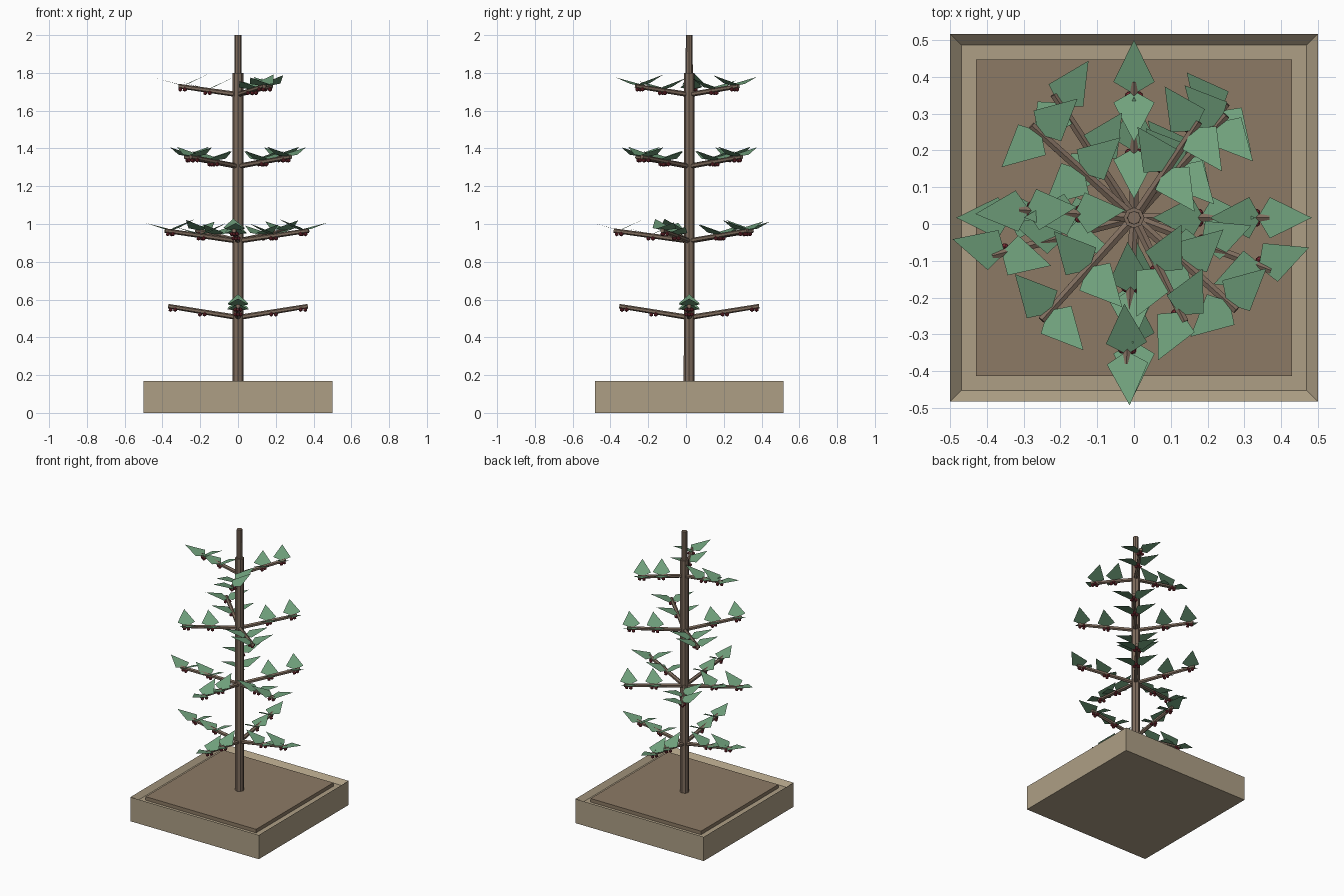
import bpy, bmesh, math
from mathutils import Vector, Matrix

if "Cube" in bpy.data.objects:
    bpy.data.objects.remove(bpy.data.objects["Cube"])

CY = 0.017  # trunk and planter sit slightly behind the origin


def material(name, colour):
    m = bpy.data.materials.new(name)
    m.use_nodes = True
    m.diffuse_color = (*colour, 1)
    m.node_tree.nodes["Principled BSDF"].inputs["Base Color"].default_value = (*colour, 1)
    return m


TAN = material("planter tan", (0.42, 0.345, 0.235))
SOIL = material("soil brown", (0.265, 0.195, 0.13))
BARK = material("bark brown", (0.21, 0.15, 0.11))
GREEN = material("leaf green", (0.165, 0.36, 0.205))
RED = material("berry red", (0.2, 0.025, 0.035))


def finish(name, bm, mat):
    me = bpy.data.meshes.new(name)
    bm.to_mesh(me)
    bm.free()
    me.materials.append(mat)
    ob = bpy.data.objects.new(name, me)
    bpy.context.collection.objects.link(ob)
    return ob


def box(bm, size, z0, z1):
    mat = Matrix.Translation((0, CY, (z0 + z1) / 2)) @ Matrix.Diagonal((size, size, z1 - z0, 1))
    bmesh.ops.create_cube(bm, size=1, matrix=mat)


def rod(bm, a, b, r1, r2, sides):
    a, b = Vector(a), Vector(b)
    turn = (b - a).to_track_quat('Z', 'Y').to_matrix().to_4x4()
    bmesh.ops.create_cone(bm, cap_ends=True, segments=sides, radius1=r1, radius2=r2,
                          depth=(b - a).length, matrix=Matrix.Translation((a + b) / 2) @ turn)


def leaf(bm, base, yaw, tilt):
    # Flat kite, widest close to the stem
    out = Vector((math.cos(yaw) * math.cos(tilt), math.sin(yaw) * math.cos(tilt), math.sin(tilt)))
    side = Vector((-math.sin(yaw), math.cos(yaw), 0))
    kite = [(-0.005, 0), (0.03, -0.056), (0.148, 0), (0.03, 0.056)]
    bm.faces.new([bm.verts.new(base + out * u + side * v) for u, v in kite])


# Planter with a recessed top
bm = bmesh.new()
box(bm, 1, 0, 0.17)
bm.faces.ensure_lookup_table()
top = max(bm.faces, key=lambda f: f.calc_center_median().z)
bmesh.ops.inset_region(bm, faces=[top], thickness=0.043)
bmesh.ops.translate(bm, verts=top.verts[:], vec=(0, 0, -0.03))
inner = bmesh.ops.inset_region(bm, faces=[top], thickness=0)
finish("planter", bm, TAN)

# Soil slab
bm = bmesh.new()
box(bm, 0.86, 0.13, 0.165)
finish("soil", bm, SOIL)

# Stepped trunk
bm = bmesh.new()
rod(bm, (0, CY, 0.16), (0, CY, 1.8), 0.029, 0.028, 8)
rod(bm, (0, CY, 1.79), (0, CY, 2), 0.019, 0.018, 8)
finish("trunk", bm, BARK)

# Whorls: height, rise, reach, branch count, first angle
WHORLS = [(0.505, 0.06, 0.37, 4, 0), (0.91, 0.055, 0.4, 5, 51),
          (1.305, 0.05, 0.375, 4, 48), (1.685, 0.045, 0.315, 3, 56)]
branches, leaves, berries = bmesh.new(), bmesh.new(), bmesh.new()
for z, rise, reach, count, first in WHORLS:
    for i in range(count):
        ang = math.radians(first + i * 360 / count)
        start = Vector((0, CY, z))
        arm = Vector((math.cos(ang) * reach, math.sin(ang) * reach, rise))
        rod(branches, start, start + arm, 0.014, 0.012, 6)
        for t in (0.5, 0.92):
            node = start + arm * t
            # Opposed pair of leaves
            for yaw in (-ang, math.pi - ang):
                leaf(leaves, node + Vector((0, 0, 0.006)), yaw,
                     math.radians(20 - 5 * math.cos(yaw - ang)))
            # Hanging berry cluster
            for k in range(3):
                a = ang + k * math.tau / 3
                spot = node + Vector((0.016 * math.cos(a), 0.016 * math.sin(a), -0.014))
                bmesh.ops.create_icosphere(berries, subdivisions=1, radius=0.012,
                                           matrix=Matrix.Translation(spot))
finish("branches", branches, BARK)
finish("leaves", leaves, GREEN)
finish("berries", berries, RED)
